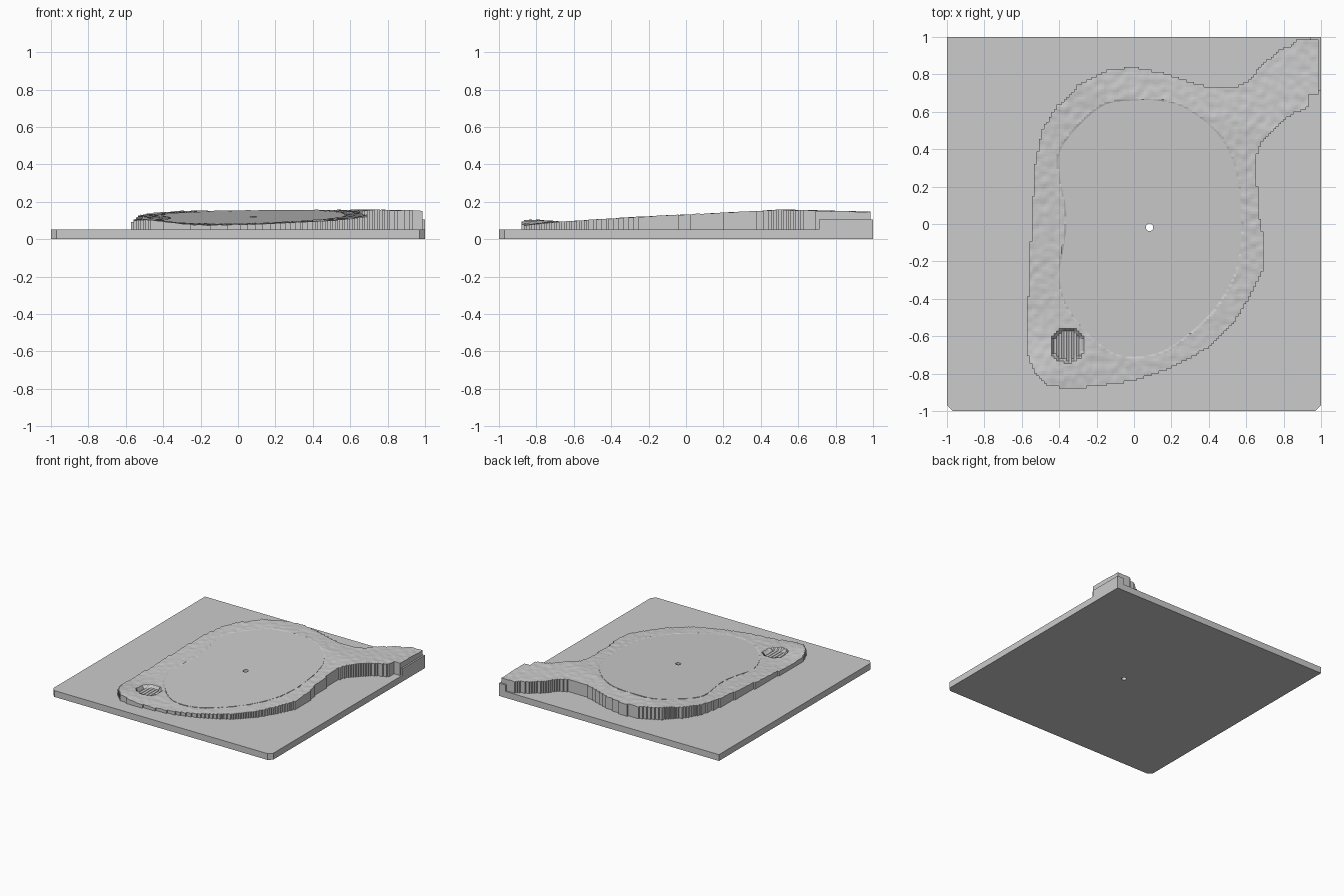
import bpy, bmesh, math
from mathutils import Vector, noise

cube = bpy.data.objects.get("Cube")
if cube:
    bpy.data.objects.remove(cube, do_unlink=True)

# One plain grey throughout
grey = bpy.data.materials.new("plain grey")
grey.use_nodes = True
GREY = (0.6, 0.6, 0.6, 1)
grey.diffuse_color = GREY
grey.node_tree.nodes["Principled BSDF"].inputs["Base Color"].default_value = GREY

BASE_TOP = 0.052
CELL = 2 / 150
PIT = Vector((-0.355, -0.65))
HILL = Vector((-0.5, -0.85))

# Plan outlines, in hundredths
BANK = [(0, 84), (-15, 82), (-30, 74), (-42, 62), (-49, 50), (-53, 30), (-55, 0),
        (-56, -30), (-58, -55), (-57, -70), (-53, -80), (-45, -87), (-30, -88),
        (0, -84), (20, -77), (40, -66), (54, -52), (63, -37), (69, -25), (70, -10),
        (67, 5), (66, 20), (65, 35), (68, 43), (77, 53), (85, 59), (94, 63), (94, 70),
        (99, 70), (99, 99), (88, 99), (84, 95), (77, 93), (68, 84), (60, 76), (54, 73),
        (42, 73), (30, 76), (15, 81)]
LAWN = [(0, 66), (-15, 64), (-28, 54), (-39, 40), (-40, 28), (-37, 12), (-36, 0),
        (-38, -15), (-40, -28), (-36, -43), (-26, -57), (-13, -68), (0, -71), (15, -68),
        (30, -58), (43, -45), (53, -28), (57, -10), (57, 8), (55, 25), (50, 40),
        (40, 53), (25, 63), (12, 66)]


def smooth_loop(points, steps):
    """Closed Catmull-Rom curve through the points."""
    pts = [Vector(p) / 100 for p in points]
    loop = []
    for i in range(len(pts)):
        a, b, c, d = (pts[(i + k) % len(pts)] for k in (-1, 0, 1, 2))
        for s in range(steps):
            t = s / steps
            loop.append(b + (c - a) * t / 2 + (2 * a - 5 * b + 4 * c - d) * t * t / 2
                        + (3 * b - a - 3 * c + d) * t ** 3 / 2)
    return loop


def inside(x, y, loop):
    hit = False
    for p, q in zip(loop, loop[1:] + loop[:1]):
        if (p.y > y) != (q.y > y) and x < p.x + (y - p.y) * (q.x - p.x) / (q.y - p.y):
            hit = not hit
    return hit


def lawn_height(x, y):
    return 0.12 + 0.018 * x + 0.05 * y


def finish(name, bm):
    bmesh.ops.recalc_face_normals(bm, faces=bm.faces)
    mesh = bpy.data.meshes.new(name)
    bm.to_mesh(mesh)
    bm.free()
    mesh.materials.append(grey)
    obj = bpy.data.objects.new(name, mesh)
    bpy.context.collection.objects.link(obj)
    return obj


def prism(name, loop, bottom, top):
    """Solid on a plan outline; top is a function of x and y."""
    bm = bmesh.new()
    face = bm.faces.new([bm.verts.new((p[0], p[1], bottom)) for p in loop])
    lid = bmesh.ops.extrude_face_region(bm, geom=[face], use_keep_orig=True)
    for v in lid["geom"]:
        if isinstance(v, bmesh.types.BMVert):
            v.co.z = top(v.co.x, v.co.y)
    return finish(name, bm)


bank_loop = [Vector(p) / 100 for p in BANK]
lawn_loop = smooth_loop(LAWN, 5)


def bank_height(x, y):
    """Rough ground following the lawn, with a raised corner and a pit."""
    here = Vector((x, y))
    z = min(lawn_height(x, y), 0.158 - 0.026 * max(0, y - 0.5))
    if inside(x, y, lawn_loop):
        return z - 0.006
    z += 0.035 * math.exp(-((here - HILL).length / 0.2) ** 2)
    if (here - PIT).length < 0.085:
        return 0.062 + 0.008 * (round(x / CELL) % 2)
    return z + 0.004 * noise.noise(Vector((x * 25, y * 25, 0)))


# Base plate with clipped front corners
base = prism("base_plate", [(-0.97, -1), (0.97, -1), (1, -0.97), (1, 1), (-1, 1), (-1, -0.97)],
             0, lambda x, y: BASE_TOP)

# Smooth tilted lawn
lawn = prism("lawn", lawn_loop, BASE_TOP - 0.01, lawn_height)

# Stop block at the end of the arm
prism("arm_end_block", [(0.94, 0.71), (1, 0.71), (1, 1), (0.94, 1)], 0, lambda x, y: 0.105)

# Rough bank in square cells, with stepped walls
bm = bmesh.new()
bmesh.ops.create_grid(bm, x_segments=150, y_segments=150, size=1)
unwanted = []
for f in bm.faces:
    c = f.calc_center_median()
    near_lawn = all(inside(c.x + dx, c.y + dy, lawn_loop)
                    for dx in (-CELL, CELL) for dy in (-CELL, CELL))
    if near_lawn or not inside(c.x, c.y, bank_loop):
        unwanted.append(f)
bmesh.ops.delete(bm, geom=unwanted, context="FACES")
rim = [e for e in bm.edges if e.is_boundary]
for v in bm.verts:
    v.co.z = bank_height(v.co.x, v.co.y)
walls = bmesh.ops.extrude_edge_only(bm, edges=rim)
for v in walls["geom"]:
    if isinstance(v, bmesh.types.BMVert):
        v.co.z = BASE_TOP - 0.01
finish("rough_bank", bm)

# Cup hole drilled through lawn and base
circle = [(0.083 + 0.02 * math.cos(a * math.pi / 12), -0.018 + 0.02 * math.sin(a * math.pi / 12))
          for a in range(24)]
drill = prism("cup_drill", circle, -0.1, lambda x, y: 0.3)
drill.hide_render = True
for part in (base, lawn):
    cut = part.modifiers.new("cup_hole", "BOOLEAN")
    cut.operation, cut.solver, cut.object = "DIFFERENCE", "EXACT", drill
    bpy.context.view_layer.objects.active = part
    bpy.ops.object.modifier_apply(modifier=cut.name)
bpy.data.objects.remove(drill, do_unlink=True)
